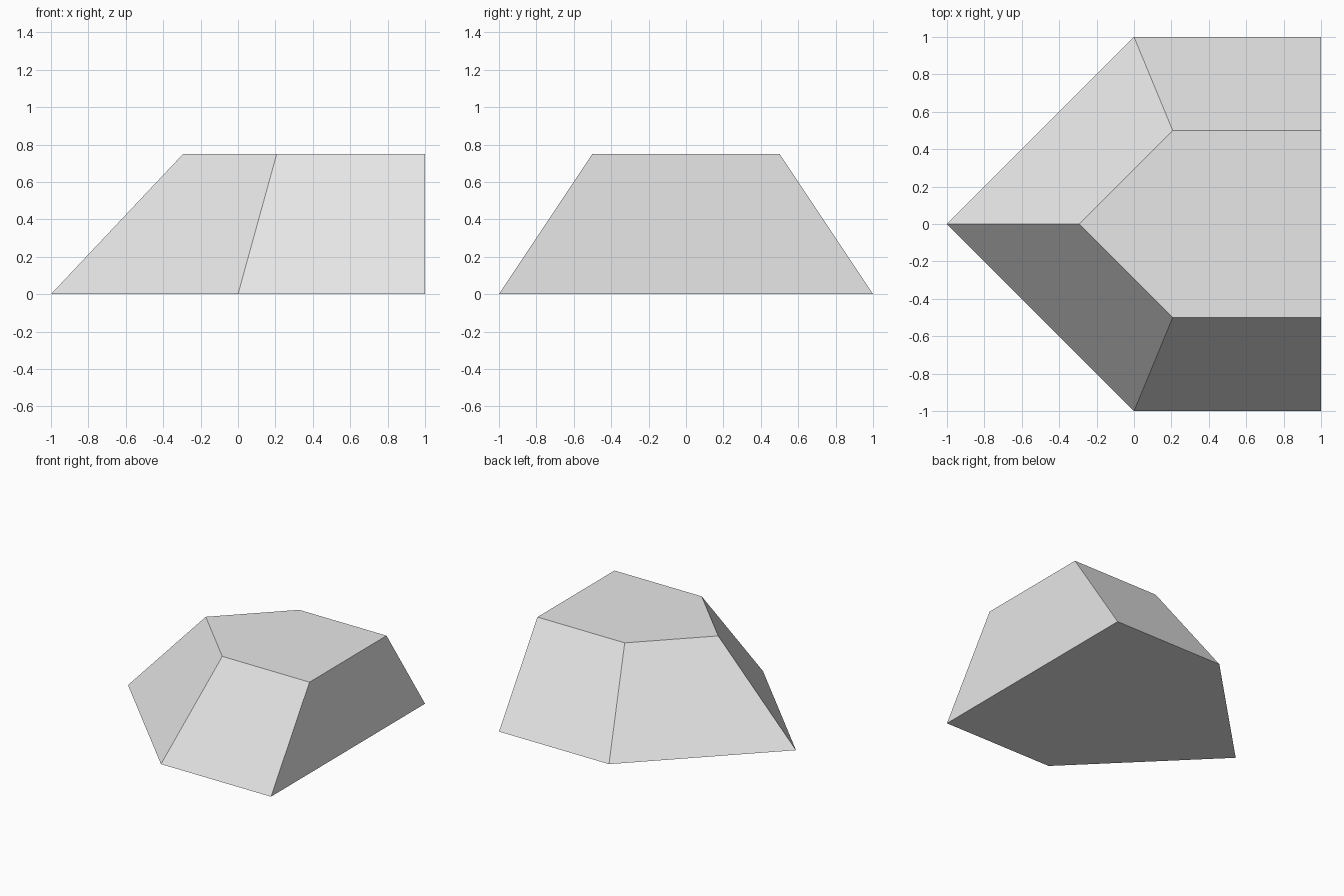
import bpy
import bmesh

cube = bpy.data.objects.get("Cube")
if cube:
    bpy.data.objects.remove(cube, do_unlink=True)

# Single flat colour
grey = bpy.data.materials.new("light_grey")
grey.use_nodes = True
colour = (0.8, 0.8, 0.8, 1.0)
grey.diffuse_color = colour
grey.node_tree.nodes["Principled BSDF"].inputs["Base Color"].default_value = colour


def mirrored_outline(tip_x, corner_x, end_x, half_width):
    """Five-sided outline, pointed at -x and symmetric about y = 0."""
    side = [(corner_x, -half_width), (end_x, -half_width)]
    return [(tip_x, 0)] + side + [(x, -y) for x, y in reversed(side)]


# Tapered block: pointed base and smaller top, flush on the end wall
bm = bmesh.new()
base = [bm.verts.new((x, y, 0)) for x, y in mirrored_outline(-1, 0, 1, 1)]
top = [bm.verts.new((x, y, 0.75)) for x, y in mirrored_outline(-0.293, 0.207, 1, 0.5)]
bm.faces.new(reversed(base))
bm.faces.new(top)
for i in range(len(base)):
    j = (i + 1) % len(base)
    bm.faces.new((base[i], base[j], top[j], top[i]))
bmesh.ops.recalc_face_normals(bm, faces=bm.faces)

mesh = bpy.data.meshes.new("tapered_block")
bm.to_mesh(mesh)
bm.free()
mesh.materials.append(grey)
block = bpy.data.objects.new("tapered_block", mesh)
bpy.context.collection.objects.link(block)
